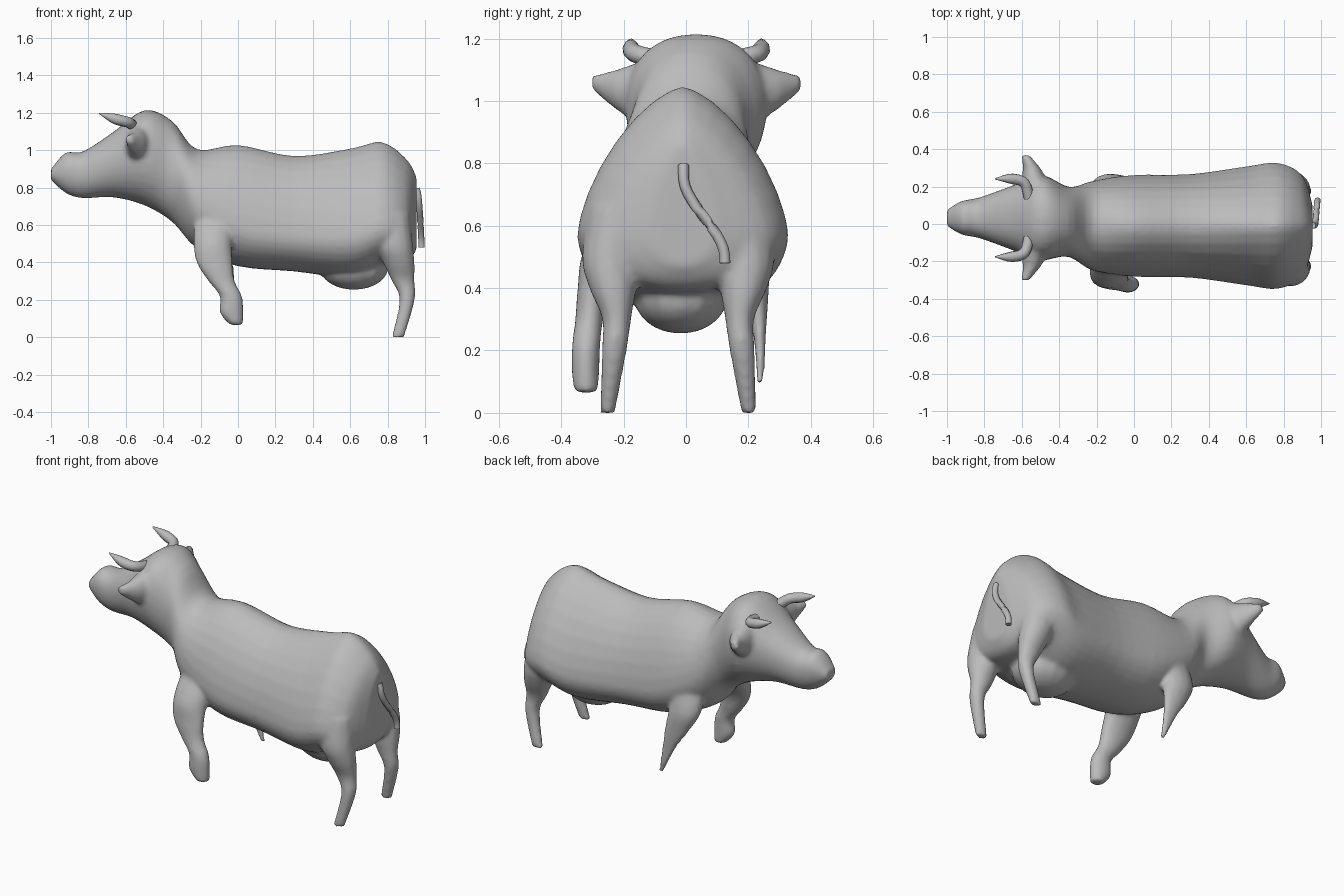
import bpy, bmesh, math
from mathutils import Vector

if "Cube" in bpy.data.objects:
    bpy.data.objects.remove(bpy.data.objects["Cube"])

grey = bpy.data.materials.new("plain grey")
grey.diffuse_color = (0.5, 0.5, 0.5, 1)
grey.use_nodes = True
grey.node_tree.nodes["Principled BSDF"].inputs["Base Color"].default_value = grey.diffuse_color


def step(a, b, t):
    """Smooth 0 to 1 ramp between a and b."""
    t = min(max((t - a) / (b - a), 0), 1)
    return t * t * (3 - 2 * t)


def spline(rows, sub=4):
    """Smooth curve through rows of any width."""
    out = []
    for i in range(len(rows) - 1):
        a, b, c, d = rows[max(i - 1, 0)], rows[i], rows[i + 1], rows[min(i + 2, len(rows) - 1)]
        for s in range(sub):
            t = s / sub
            out.append([q + t * ((r - p) + t * ((2 * p - 5 * q + 4 * r - w)
                        + t * (3 * q - p - 3 * r + w))) / 2
                        for p, q, r, w in zip(a, b, c, d)])
    return out + [list(rows[-1])]


def loft(name, rings):
    """Skin closed rings and cap both ends."""
    bm = bmesh.new()
    loops = [[bm.verts.new(p) for p in r] for r in rings]
    n = len(loops[0])
    for a, b in zip(loops, loops[1:]):
        for i in range(n):
            j = (i + 1) % n
            bm.faces.new((a[i], a[j], b[j], b[i]))
    bm.faces.new(loops[0][::-1])
    bm.faces.new(loops[-1])
    bmesh.ops.recalc_face_normals(bm, faces=bm.faces)
    me = bpy.data.meshes.new(name)
    bm.to_mesh(me)
    bm.free()
    me.materials.append(grey)
    for f in me.polygons:
        f.use_smooth = len(f.vertices) == 4
    ob = bpy.data.objects.new(name, me)
    bpy.context.collection.objects.link(ob)
    return ob


def ellipse(c, u, v, n=14):
    c, u, v = Vector(c), Vector(u), Vector(v)
    angles = [2 * math.pi * i / n for i in range(n)]
    return [c + u * math.cos(t) + v * math.sin(t) for t in angles]


def body_ring(x, top, bottom, half, n=32):
    """Upright section: rounded at the head, roof-like at the rump."""
    cy = 0.033 - 0.043 * step(-0.5, -0.2, x)
    wide = bottom + (top - bottom) * (0.55 - 0.25 * step(-0.5, 0.1, x))
    back = 2.25 - 0.45 * step(-0.5, 0, x) - 0.3 * step(0.2, 0.8, x)
    pts = []
    for i in range(n):
        t = 2 * math.pi * i / n
        c, s = math.cos(t), math.sin(t)
        p = 2 / back if s > 0 else 1
        z = wide + ((top - wide) * s ** p if s > 0 else (wide - bottom) * s)
        pts.append((x, cy + half * math.copysign(abs(c) ** p, c), z))
    return pts


def leg(name, rows, side=1, shift=0):
    return loft(name, [ellipse((x, side * y + shift, z), (rx, 0, 0), (0, ry, 0))
                       for z, x, y, rx, ry in spline(rows)])


def tube(name, path, radius):
    """Round tube along a path; radius is a function of 0 to 1."""
    rings, last = [], len(path) - 1
    for i, p in enumerate(path):
        d = (Vector(path[min(i + 1, last)]) - Vector(path[max(i - 1, 0)])).normalized()
        u = d.cross((0.3, 0.2, 1) if abs(d.z) < 0.8 else (1, 0, 0)).normalized()
        r = radius(i / last)
        rings.append(ellipse(p, u * r, d.cross(u) * r, 10))
    return loft(name, rings)


# head, neck and trunk: x, top, bottom, half width
trunk = [
    (-1, .90, .84, .045), (-.92, .988, .77, .09), (-.83, .992, .743, .108),
    (-.67, 1.095, .748, .165), (-.5, 1.214, .705, .228), (-.35, 1.155, .615, .187),
    (-.22, 1.005, .475, .24), (0, 1.029, .38, .272), (.3, .97, .352, .277),
    (.6, 1.01, .32, .318), (.77, 1.045, .375, .337), (.9, .955, .4, .27),
    (.955, .86, .47, .11)]
cow = loft("cow_body", [body_ring(*r) for r in spline(trunk)])

# legs: z, x, y, half length, half width
parts = [
    leg("near_front_leg", [
        (.68, -.12, -.16, .11, .07), (.52, -.135, -.25, .105, .08),
        (.4, -.125, -.295, .098, .053), (.3, -.088, -.31, .072, .046),
        (.22, -.038, -.32, .06, .046), (.13, -.034, -.322, .064, .045),
        (.065, -.008, -.32, .034, .038)]),
    leg("far_front_leg", [
        (.68, -.12, .14, .11, .07), (.5, -.135, .195, .1, .07),
        (.38, -.1, .225, .077, .04), (.25, -.05, .236, .042, .021),
        (.095, 0, .239, .015, .012)])]
hind = [
    (.66, .82, -.21, .1, .1), (.5, .835, -.243, .1, .092), (.4, .86, -.235, .085, .076),
    (.3, .883, -.222, .062, .047), (.2, .905, -.23, .041, .041),
    (0, .855, -.252, .035, .025)]
parts += [leg("near_hind_leg", hind), leg("far_hind_leg", hind, -1, -.05)]

# ears: x, outward, z, half length, half height
ear = [(-.5, .1, 1.03, .1, .13), (-.53, .19, 1.025, .074, .1),
       (-.547, .265, 1.037, .047, .062), (-.582, .336, 1.058, .022, .024)]
for s, side in ((1, "far"), (-1, "near")):
    parts.append(loft(side + "_ear", [
        ellipse((x, .035 + s * y, z), (rx, 0, 0), (0, 0, rz)) for x, y, z, rx, rz in ear]))

# udder
arc = [math.pi * (i + 0.5) / 12 for i in range(12)]
parts.append(loft("udder", [
    ellipse((.62, -.017, .37 + .116 * math.cos(a)),
            (.185 * math.sin(a), 0, 0), (0, .152 * math.sin(a), 0)) for a in arc]))

# fuse legs, ears and udder into one skin
with bpy.context.temp_override(active_object=cow, object=cow, selected_objects=[cow] + parts,
                               selected_editable_objects=[cow] + parts):
    bpy.ops.object.join()
fuse = cow.modifiers.new("fuse", "REMESH")
fuse.mode = "VOXEL"
fuse.voxel_size = 0.012
fuse.use_smooth_shade = True
soften = cow.modifiers.new("soften", "SMOOTH")
soften.factor = 0.5
soften.iterations = 8

# horns, curving out and then forward
horn = spline([(-.56, .1, 1.13), (-.585, .185, 1.148), (-.65, .208, 1.165), (-.742, .208, 1.197)])
for s, side in ((1, "far"), (-1, "near")):
    tube(side + "_horn", [(x, .033 + s * y, z) for x, y, z in horn],
         lambda t: .029 - .027 * step(.65, 1.05, t))

# tail, an S-bend hanging off the rump
tail = [i / 14 for i in range(15)]
tube("tail", [(.955 + .027 * t ** .5, -.008 + .133 * step(.12, .95, t), .795 - .315 * t)
              for t in tail], lambda t: .017)
